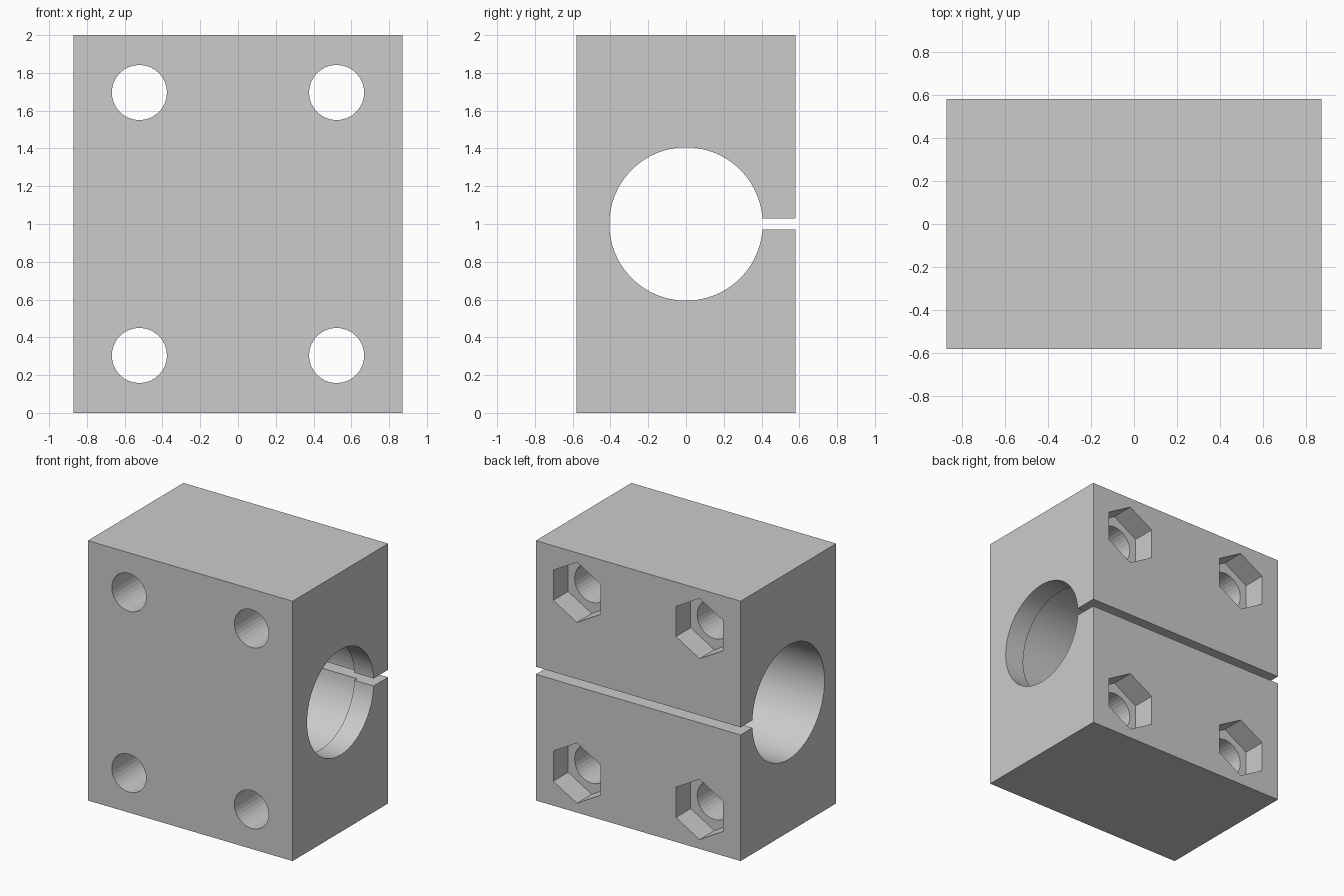
import bpy
from math import pi

if "Cube" in bpy.data.objects:
    bpy.data.objects.remove(bpy.data.objects["Cube"])

HX, HY, CZ = 0.872, 0.581, 1.0   # half width, half depth, bore height


def box(name, size, loc):
    bpy.ops.mesh.primitive_cube_add(size=1, location=loc)
    ob = bpy.context.object
    ob.name = name
    ob.scale = size
    bpy.ops.object.transform_apply(location=True, rotation=True, scale=True)
    return ob


def prism(name, sides, radius, length, loc, rot):
    bpy.ops.mesh.primitive_cylinder_add(vertices=sides, radius=radius, depth=length,
                                        location=loc, rotation=rot)
    ob = bpy.context.object
    ob.name = name
    bpy.ops.object.transform_apply(location=True, rotation=True, scale=True)
    return ob


def cut(target, cutter):
    cutter.hide_render = True
    mod = target.modifiers.new("cut", 'BOOLEAN')
    mod.operation = 'DIFFERENCE'
    mod.solver = 'EXACT'
    mod.object = cutter
    bpy.context.view_layer.objects.active = target
    bpy.ops.object.modifier_apply(modifier=mod.name)
    bpy.data.objects.remove(cutter, do_unlink=True)


# Main clamp block
block = box("clamp_block", (2 * HX, 2 * HY, 2), (0, 0, 1))

# Bore: narrow through hole leaving a lip at the right end, wide seat from the left
along_x = (0, pi / 2, 0)
cut(block, prism("lip_bore", 64, 0.406, 3, (0, 0, CZ), along_x))
seat_end = HX - 0.165
cut(block, prism("seat_bore", 64, 0.44, seat_end + 1.5,
                 ((seat_end - 1.5) / 2, 0, CZ), along_x))

# Clamping slot through the back wall
cut(block, box("slot", (3, 0.8, 0.058), (0, 0.6, CZ)))

# Bolt holes with hexagonal nut pockets on the back
along_y = (pi / 2, 0, 0)
for sx in (-1, 1):
    for sz in (-1, 1):
        x, z = sx * 0.522, CZ + sz * 0.696
        cut(block, prism("bolt_hole", 32, 0.146, 2, (x, 0, z), along_y))
        cut(block, prism("nut_pocket", 6, 0.232, 0.36, (x, HY, z), along_y))

# Smooth bore walls, crisp block edges
bpy.ops.object.select_all(action='DESELECT')
block.select_set(True)
bpy.context.view_layer.objects.active = block
bpy.ops.object.shade_smooth_by_angle(angle=0.15)
